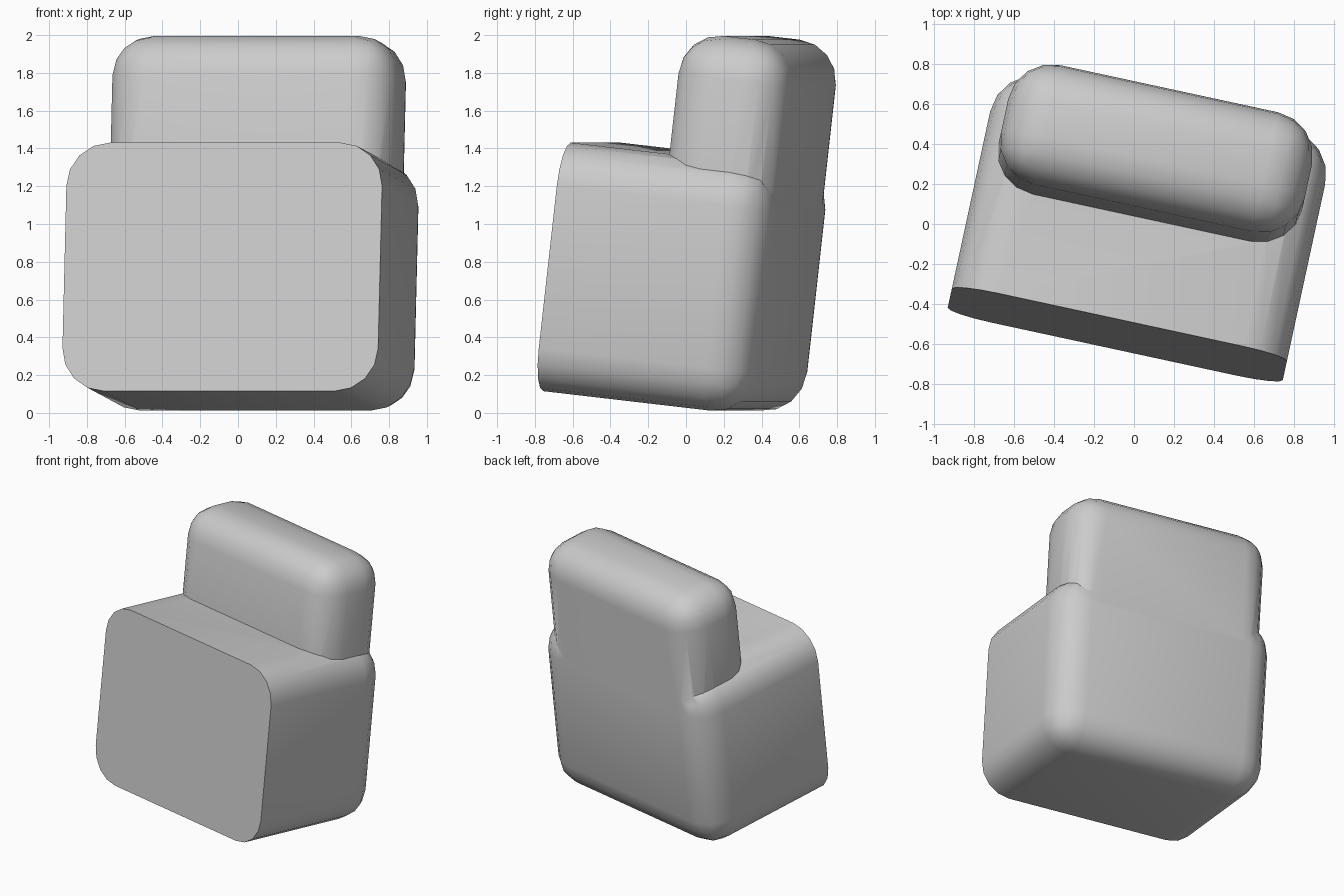
import bpy
import bmesh
import math
from mathutils import Matrix, Vector

cube = bpy.data.objects.get("Cube")
if cube:
    bpy.data.objects.remove(cube, do_unlink=True)

grey = bpy.data.materials.new("plain grey")
grey.use_nodes = True
colour = (0.6, 0.6, 0.6, 1)
grey.diffuse_color = colour
grey.node_tree.nodes["Principled BSDF"].inputs["Base Color"].default_value = colour

# The whole chair is turned sideways and leans back
pose = Matrix.Rotation(math.radians(-12.2), 4, "Z") @ Matrix.Rotation(math.radians(-6.5), 4, "X")


def rounded_box(name, low, high, radius, flat_axis, flat_side):
    """Box with rounded edges, except around one flat end."""
    low, high = Vector(low), Vector(high)
    bm = bmesh.new()
    bmesh.ops.create_cube(bm, size=1)
    flat = [f for f in bm.faces if f.normal[flat_axis] * flat_side > 0.5][0]
    edges = [e for e in bm.edges if e not in flat.edges[:]]
    size = high - low
    bmesh.ops.scale(bm, vec=size, verts=bm.verts)
    bmesh.ops.translate(bm, vec=(low + high) / 2, verts=bm.verts)
    bmesh.ops.bevel(bm, geom=edges, offset=radius, segments=4, profile=0.5, affect="EDGES")
    bmesh.ops.transform(bm, matrix=pose, verts=bm.verts)
    mesh = bpy.data.meshes.new(name)
    bm.to_mesh(mesh)
    bm.free()
    mesh.materials.append(grey)
    obj = bpy.data.objects.new(name, mesh)
    bpy.context.collection.objects.link(obj)
    return obj


# Deep seat block, cut flat at the front
seat = rounded_box("seat_block", (-0.82, -0.64, 0.043), (0.89, 0.5, 1.367), 0.23, 1, -1)
# Backrest cushion rising out of the seat block
back = rounded_box("backrest", (-0.745, -0.117, 0.6), (0.805, 0.496, 2.02), 0.22, 2, -1)

# Merge both into one shell
union = seat.modifiers.new("join backrest", "BOOLEAN")
union.operation = "UNION"
union.solver = "EXACT"
union.object = back
bpy.context.view_layer.objects.active = seat
seat.select_set(True)
bpy.ops.object.modifier_apply(modifier=union.name)
bpy.data.objects.remove(back, do_unlink=True)
seat.name = "armchair"
bpy.ops.object.shade_smooth_by_angle(angle=math.radians(35))
